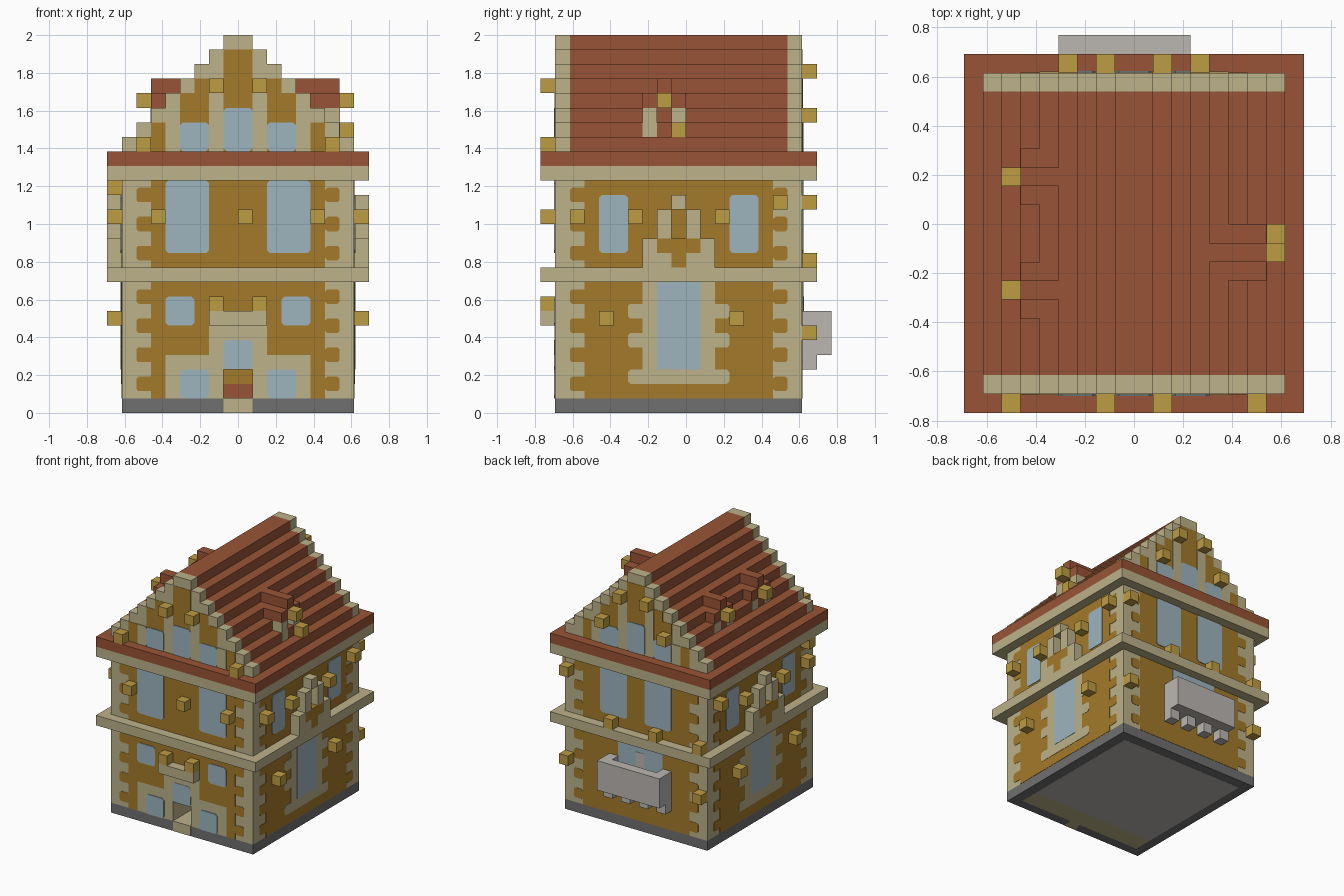
import bpy, bmesh
from mathutils import Vector

cube = bpy.data.objects.get("Cube")
if cube:
    bpy.data.objects.remove(cube, do_unlink=True)

U = 1 / 13  # one block


def material(name, rgb):
    lin = [((c / 255 + 0.055) / 1.055) ** 2.4 for c in rgb]
    m = bpy.data.materials.new(name)
    m.use_nodes = True
    m.diffuse_color = (*lin, 1)
    m.node_tree.nodes["Principled BSDF"].inputs["Base Color"].default_value = (*lin, 1)
    return m


STONE = material("sandstone", (188, 178, 137))
OCHRE = material("ochre plaster", (163, 122, 42))
GLASS = material("pale blue glass", (158, 181, 190))
TILE = material("red tile", (152, 84, 54))
DARK = material("dark grey stone", (112, 112, 112))
GREY = material("light grey stone", (187, 183, 178))
BRASS = material("yellow lantern", (190, 156, 68))

# Each facade: origin, direction along the wall, outward direction
SIDES = {
    "front": (Vector((0, -9, 0)), Vector((1, 0, 0)), Vector((0, -1, 0))),
    "back": (Vector((0, 8, 0)), Vector((1, 0, 0)), Vector((0, 1, 0))),
    "left": (Vector((8, 0, 0)), Vector((0, 1, 0)), Vector((1, 0, 0))),
    "right": (Vector((-8, 0, 0)), Vector((0, 1, 0)), Vector((-1, 0, 0))),
}


def box(x0, x1, y0, y1, z0, z1):
    ring = [Vector(p) for p in ((x0, y0, z0), (x1, y0, z0), (x1, y1, z0), (x0, y1, z0))]
    return ring, Vector((0, 0, z1 - z0))


def slab(side, a0, a1, z0, z1, thick=1, start=0, cut=0):
    """Prism standing on a facade, optionally with clipped corners."""
    o, along, out = SIDES[side]
    if cut:
        pts = [(a0 + cut, z0), (a1 - cut, z0), (a1, z0 + cut), (a1, z1 - cut),
               (a1 - cut, z1), (a0 + cut, z1), (a0, z1 - cut), (a0, z0 + cut)]
    else:
        pts = [(a0, z0), (a1, z0), (a1, z1), (a0, z1)]
    return [o + along * a + out * start + Vector((0, 0, z)) for a, z in pts], out * thick


def part(name, mat, prisms):
    bm = bmesh.new()
    for ring, vec in prisms:
        low = [bm.verts.new(p * U) for p in ring]
        top = [bm.verts.new((p + vec) * U) for p in ring]
        bm.faces.new(low)
        bm.faces.new(top)
        n = len(low)
        for i in range(n):
            j = (i + 1) % n
            bm.faces.new((low[i], low[j], top[j], top[i]))
    bmesh.ops.recalc_face_normals(bm, faces=bm.faces)
    me = bpy.data.meshes.new(name)
    bm.to_mesh(me)
    bm.free()
    me.materials.append(mat)
    ob = bpy.data.objects.new(name, me)
    bpy.context.collection.objects.link(ob)
    return ob


PLASTER, TRIM, PANE = 0.03, 0.06, 0.09  # plate thicknesses in blocks


def windows(name, side, rects):
    part(name, GLASS, [slab(side, *r, thick=PANE, cut=0.2) for r in rects])


def lanterns(name, side, spots):
    part(name, BRASS, [slab(side, a, a + 1, z, z + 1) for a, z in spots])


def teeth(side, a0, a1, centres):
    """Plaster notches between the quoins at both wall ends."""
    out = []
    for c in centres:
        for s in (a0 + 1, a1 - 2):
            out.append(slab(side, s, s + 1.2 if s < 0 else s + 1, c - 0.5, c + 0.5, PLASTER, cut=0.15))
    return out


# Base, with floor slab and doorstep
part("base", DARK, [box(-8, 8, -9, 8, 0, 1)])
part("floor_underside", GREY, [box(-7, 7, -6, 7, -0.02, 0.1)])
part("floor_underside_front", STONE, [box(-7, 7, -8, -6, -0.02, 0.1)])
part("doorstep", STONE, [box(-1, 1, -9.03, -6, 0, 1.02)])

# Wall masses, leaving the doorway open
part("walls", STONE, [box(-8, 8, -6, 8, 1, 16), box(-8, -1, -9, -6, 1, 16),
                      box(1, 8, -9, -6, 1, 16), box(-1, 1, -9, -6, 3, 16)])
part("door_lower", TILE, [slab("front", -1, 1, 1, 2, 0.05, -3)])
part("door_upper", OCHRE, [slab("front", -1, 1, 2, 3, 0.05, -3)])

# Bands and eaves
part("storey_band", STONE, [box(-9, 9, -10, 9, 9, 10)])
part("cornice", STONE, [box(-9, 9, -10, 9, 16, 17)])
part("eaves", TILE, [box(-9, 9, -10, 9, 17, 18)])

# Plaster fields
LOW, HIGH = (2, 4, 6, 8), (11, 13, 15)
for side in SIDES:
    a0, a1 = (-8, 8) if side in ("front", "back") else (-9, 8)
    field = teeth(side, a0, a1, LOW + HIGH)
    field.append(slab(side, a0 + 2, a1 - 2, 10, 16, PLASTER))
    if side == "front":
        field += [slab(side, -6, 6, 4, 9, PLASTER), slab(side, -6, -5, 1, 4, PLASTER),
                  slab(side, 5, 6, 1, 4, PLASTER)]
    else:
        field.append(slab(side, a0 + 2, a1 - 2, 1, 9, PLASTER))
    part(side + "_plaster", OCHRE, field)

# Front facade
part("entrance_surround", STONE, [slab("front", -2, 2, 4, 7, TRIM)])
part("entrance_canopy", STONE, [slab("front", -2, 2, 6, 7)])
windows("front_windows", "front", [(-4, -2, 1, 3), (2, 4, 1, 3), (-1, 1, 3, 5), (-5, -3, 6, 8),
                                   (3, 5, 6, 8), (-5, -2, 11, 16), (2, 5, 11, 16)])
lanterns("front_lanterns", "front", [(-2, 7), (1, 7), (-6, 13), (0, 13), (5, 13),
                                     (-2, 22), (1, 22), (-7, 18), (6, 18)])

# Side facades
for side in ("left", "right"):
    part(side + "_door_surround", STONE,
         [slab(side, -3, 2, 2, 9, TRIM), slab(side, -4, 3, 2, 3, TRIM, cut=0.2)]
         + [slab(side, -4, 3, c - 0.5, c + 0.5, TRIM, cut=0.15) for c in (5, 7)])
    part(side + "_door", GLASS, [slab(side, -2, 1, 3, 9, PANE)])
    windows(side + "_windows", side, [(-6, -4, 11, 15), (3, 5, 11, 15)])
    part(side + "_tracery", STONE,
         [slab(side, a, a + 1, z, t) for a, z, t in ((-3, 10, 12), (1, 10, 12), (-2, 12, 14),
                                                     (0, 12, 14), (-1, 14, 15), (-2, 10, 11), (0, 10, 11))])
    part(side + "_tracery_cross", OCHRE, [slab(side, -2, 1, 11, 12), slab(side, -1, 0, 10, 11)])
    lanterns(side + "_lanterns", side, [(-6, 6), (3, 6), (-8, 13), (-4, 13), (2, 13), (6, 14)])
lanterns("right_high_lantern", "right", [(-8, 15)])

# Back facade and balcony
windows("back_windows", "back", [(1, 4, 11, 16), (-4, -1, 11, 16)])
part("balcony_door", GLASS, [slab("back", -3, 2, 4, 9, PANE)])
part("balcony_mullion", GREY, [slab("back", -1, 0, 5, 8, 0.12)])
part("balcony", GREY, [slab("back", -4, 3, 4, 5), slab("back", -4, 3, 4, 7, 1, 1),
                       slab("back", -4, -3, 5, 7), slab("back", 2, 3, 5, 7)])
part("balcony_brackets", GREY, [slab("back", a, a + 1, 3, 4) for a in range(-4, 3, 2)])
lanterns("back_lanterns", "back", [(2, 10), (-3, 10), (-8, 10), (7, 14), (7, 5), (-8, 5),
                                   (-2, 23), (1, 23), (-4, 20), (3, 20)])

# Stepped roof between two gables
rows = range(18, 26)
part("roof_steps", TILE, [box(z - 26, 26 - z, -8, 7, z, z + 1) for z in rows])
for side in ("front", "back"):
    part(side + "_gable", STONE, [slab(side, z - 26, 26 - z, z, z + 1, 1, -1) for z in rows])
    part(side + "_gable_plaster", OCHRE,
         [slab(side, -h, h, z, z + 1, PLASTER) for z, h in zip(rows, (6, 6, 4, 4, 3, 1, 1))])
    cols = []
    for s in (-1, 1):
        for a, top in ((1.5, 23), (4.5, 20)):
            cols.append(slab(side, s * a - 0.5, s * a + 0.5, 18, top, TRIM))
    part(side + "_gable_pilasters", STONE, cols)
    windows(side + "_gable_windows", side, [(-1, 1, 18, 21), (-4, -2, 18, 20), (2, 4, 18, 20)])


# Dormers: stepped hood, posts and lantern
def dormer(name, s, y, face, sill, back_top, back_side):
    def span(a, b, *rest):
        return box(min(s * a, s * b), max(s * a, s * b), *rest)
    part(name + "_hood", TILE, [span(back_side, face, y - 1, y + 2, 21, 22),
                                span(back_top, face, y, y + 1, 22, 23)])
    part(name + "_posts", STONE, [span(face - 1, face + 0.03, p, p + 1, sill, 21) for p in (y - 1, y + 1)])
    part(name + "_lantern", BRASS, [span(face, face + 1, y, y + 1, 21, 22)])


dormer("left_dormer", 1, -2, 7, 19, 4, 5)
part("left_dormer_low_lantern", BRASS, [box(7, 8, -1, 0, 19, 20)])
dormer("right_dormer_rear", -1, 2, 6, 20, 4, 4)
dormer("right_dormer_front", -1, -4, 6, 20, 4, 4)
